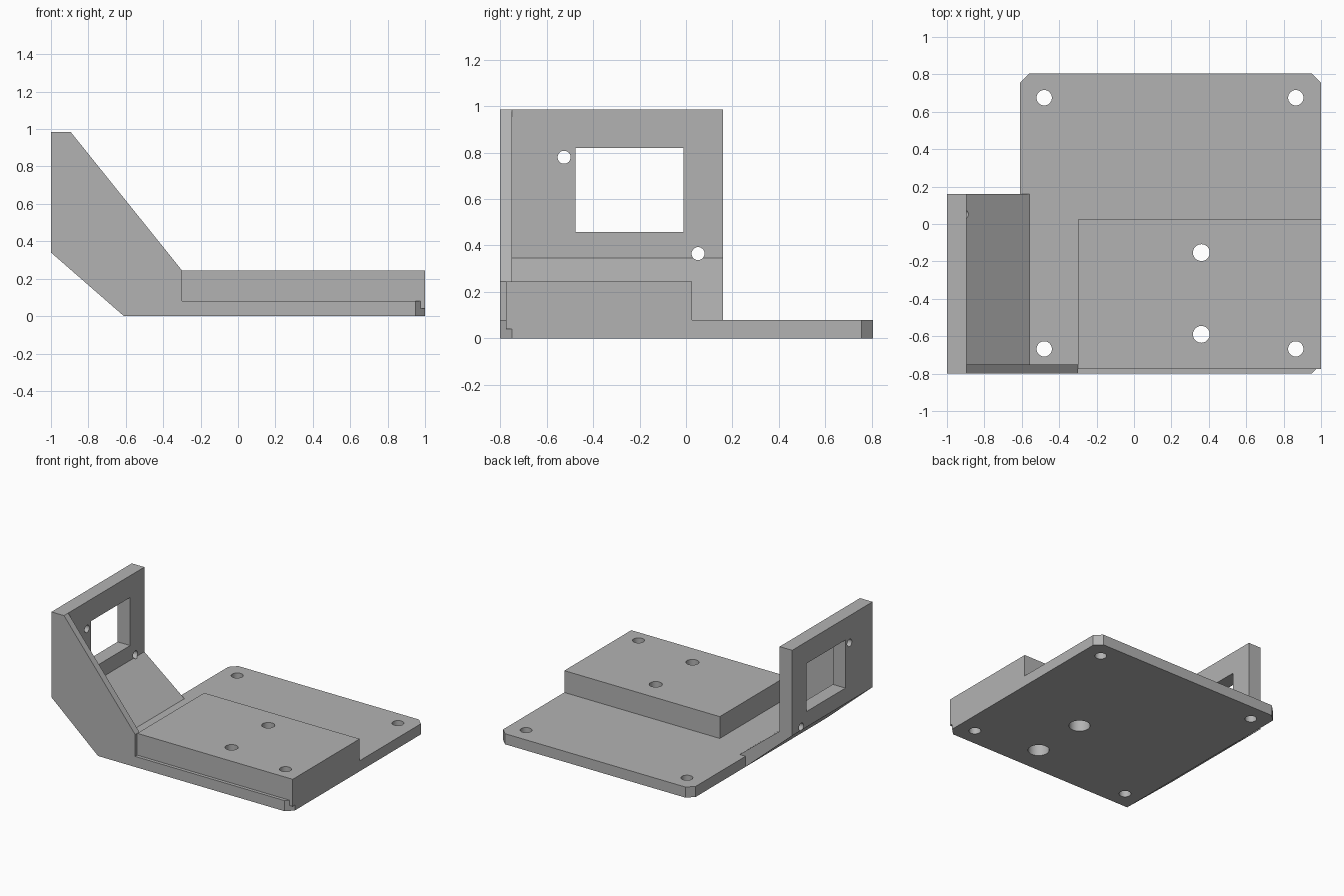
import bpy, bmesh
from mathutils import Vector, Matrix

cube = bpy.data.objects.get("Cube")
if cube:
    bpy.data.objects.remove(cube, do_unlink=True)

grey = bpy.data.materials.new("plain grey")
grey.use_nodes = True
colour = (0.45, 0.45, 0.45, 1)
grey.diffuse_color = colour
grey.node_tree.nodes["Principled BSDF"].inputs["Base Color"].default_value = colour


def finish(name, bm):
    bmesh.ops.recalc_face_normals(bm, faces=bm.faces)
    mesh = bpy.data.meshes.new(name)
    bm.to_mesh(mesh)
    bm.free()
    mesh.materials.append(grey)
    obj = bpy.data.objects.new(name, mesh)
    bpy.context.collection.objects.link(obj)
    return obj


def prism(name, points, offset):
    """Extrude a flat outline along an offset."""
    bm = bmesh.new()
    face = bm.faces.new([bm.verts.new(p) for p in points])
    made = bmesh.ops.extrude_face_region(bm, geom=[face])
    moved = [v for v in made["geom"] if isinstance(v, bmesh.types.BMVert)]
    bmesh.ops.translate(bm, verts=moved, vec=offset)
    return finish(name, bm)


def box(name, low, high):
    x, y, z = low
    X, Y, Z = high
    return prism(name, [(x, y, z), (X, y, z), (X, Y, z), (x, Y, z)], (0, 0, Z - z))


def rod(name, centre, radius, depth, axis="Z"):
    bm = bmesh.new()
    turn = Vector((1, 0, 0)) if axis == "X" else Vector((0, 0, 1))
    matrix = Matrix.Translation(centre) @ turn.to_track_quat("Z", "Y").to_matrix().to_4x4()
    bmesh.ops.create_cone(bm, cap_ends=True, segments=32, radius1=radius,
                          radius2=radius, depth=depth, matrix=matrix)
    return finish(name, bm)


def boolean(target, tool, operation):
    mod = target.modifiers.new(operation.lower(), "BOOLEAN")
    mod.object, mod.operation, mod.solver = tool, operation, "EXACT"
    bpy.context.view_layer.update()
    graph = bpy.context.evaluated_depsgraph_get()
    mesh = bpy.data.meshes.new_from_object(target.evaluated_get(graph))
    target.modifiers.clear()
    target.data = mesh
    bpy.data.objects.remove(tool, do_unlink=True)


left, right, front, back = -0.61, 1.0, -0.8, 0.805
plate, top, wall = 0.08, 0.985, -0.895
cut = 0.05

# Base plate with three clipped corners
body = prism("mounting_bracket", [
    (left, front, 0), (right - cut, front, 0), (right, front + cut, 0),
    (right, back - cut, 0), (right - cut, back, 0),
    (left + cut, back, 0), (left, back - cut, 0)], (0, 0, plate))

# Upright wall and sloping foot
upright = prism("upright", [(x, front, z) for x, z in [
    (left, 0), (-1, 0.34), (-1, top), (wall, top), (wall, 0.345),
    (-0.56, plate), (-0.56, 0)]], (0, 0.96, 0))

# Side gusset
gusset = prism("gusset", [(x, front, z) for x, z in [
    (left, 0), (-1, 0.34), (-1, top), (wall, top), (-0.3, 0.245), (-0.3, 0)]],
    (0, cut, 0))

# Raised block
block = box("raised_block", (-0.3, -0.775, 0.04), (right, 0.025, 0.245))
for part in (upright, gusset, block):
    boolean(body, part, "UNION")

# Window and screw holes in the wall
boolean(body, box("window", (-1.1, -0.475, 0.457), (-0.8, -0.01, 0.82)), "DIFFERENCE")
for y, z in [(-0.525, 0.78), (0.052, 0.365)]:
    boolean(body, rod("wall_hole", (-0.95, y, z), 0.028, 0.3, "X"), "DIFFERENCE")

# Corner holes
for x in (-0.48, 0.865):
    for y in (-0.668, 0.675):
        boolean(body, rod("corner_hole", (x, y, 0.1), 0.041, 0.6), "DIFFERENCE")

# Block holes, widened from below
for y in (-0.153, -0.59):
    boolean(body, rod("block_hole", (0.36, y, 0.1), 0.045, 0.6), "DIFFERENCE")
    boolean(body, rod("counterbore", (0.36, y, 0.05), 0.073, 0.2), "DIFFERENCE")

# Smooth round holes while keeping flat faces sharp
bpy.ops.object.select_all(action="DESELECT")
body.select_set(True)
bpy.context.view_layer.objects.active = body
bpy.ops.object.shade_smooth_by_angle(angle=0.5)
